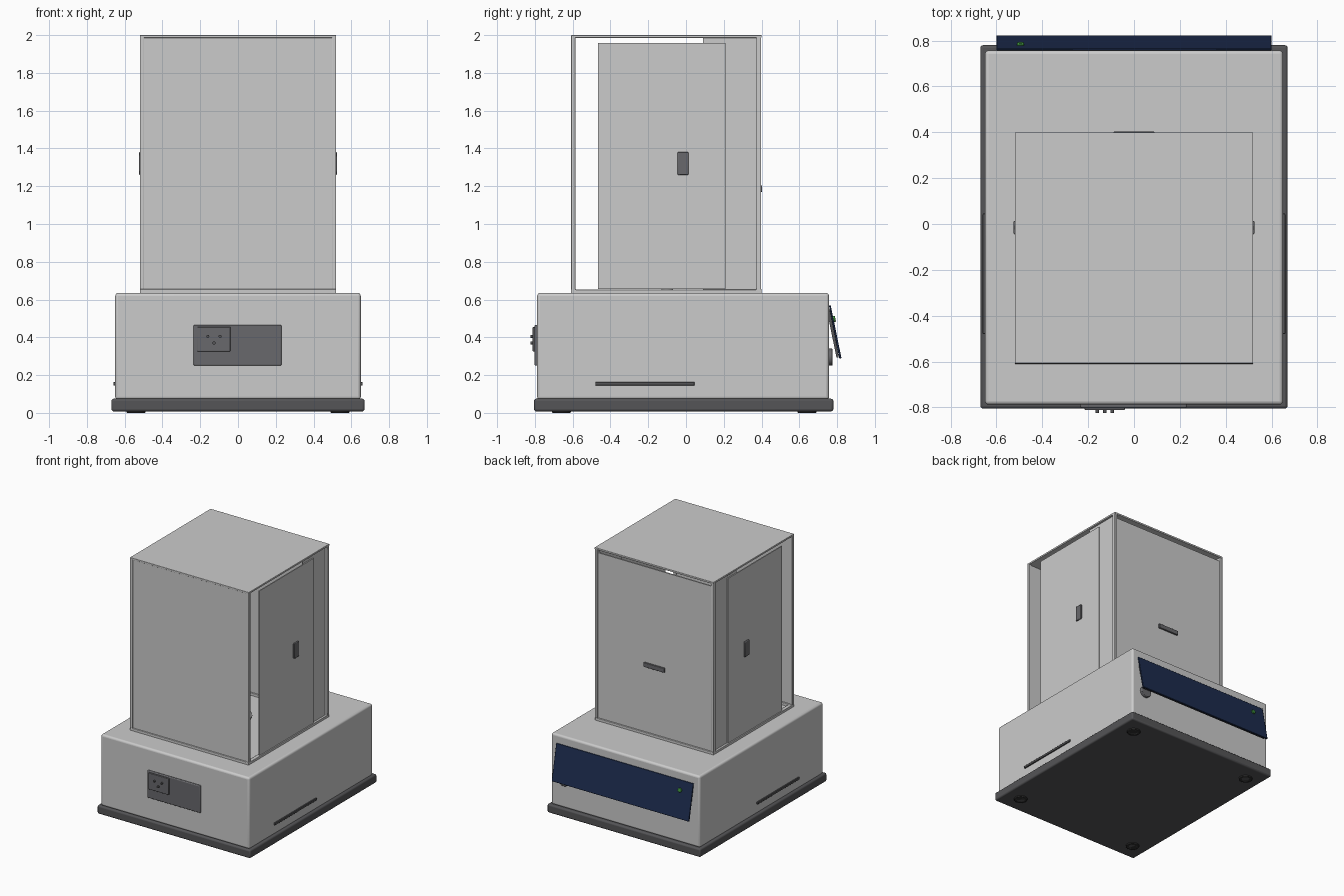
import bpy, bmesh, math

if "Cube" in bpy.data.objects:
    bpy.data.objects.remove(bpy.data.objects["Cube"])


def mat(name, r, g, b):
    m = bpy.data.materials.new(name)
    m.diffuse_color = (r, g, b, 1)
    m.use_nodes = True
    m.node_tree.nodes["Principled BSDF"].inputs["Base Color"].default_value = m.diffuse_color
    return m


dark = mat("dark_grey", 0.09, 0.09, 0.095)
mid = mat("mid_grey", 0.14, 0.14, 0.15)
navy = mat("navy", 0.012, 0.025, 0.075)
green = mat("green", 0.05, 0.3, 0.05)
rubber = mat("rubber", 0.03, 0.03, 0.03)


def finish(name, bm, material=None, bevel=0, segments=3):
    bmesh.ops.recalc_face_normals(bm, faces=bm.faces)
    me = bpy.data.meshes.new(name)
    bm.to_mesh(me)
    bm.free()
    ob = bpy.data.objects.new(name, me)
    bpy.context.collection.objects.link(ob)
    if material:
        me.materials.append(material)
    if bevel:
        mod = ob.modifiers.new("bevel", "BEVEL")
        mod.width, mod.segments = bevel, segments
    bpy.ops.object.select_all(action="DESELECT")
    ob.select_set(True)
    bpy.context.view_layer.objects.active = ob
    bpy.ops.object.shade_smooth_by_angle(angle=math.radians(35))
    return ob


def box(name, x, y, z, material=None, bevel=0, segments=3):
    bm = bmesh.new()
    bmesh.ops.create_cube(bm, size=1)
    for v in bm.verts:
        for i, (a, b) in enumerate((x, y, z)):
            v.co[i] = a + (v.co[i] + 0.5) * (b - a)
    return finish(name, bm, material, bevel, segments)


def cylinder(name, centre, radius, depth, material=None, tilt=0, bevel=0):
    bm = bmesh.new()
    bmesh.ops.create_cone(bm, cap_ends=True, segments=32, radius1=radius, radius2=radius, depth=depth)
    ob = finish(name, bm, material, bevel, 2)
    ob.location = centre
    ob.rotation_euler.x = tilt
    return ob


def extrude_x(name, profile, x0, x1, material=None, bevel=0):
    # extrude a (y, z) profile along x
    bm = bmesh.new()
    f = bm.faces.new([bm.verts.new((x0, y, z)) for y, z in profile])
    ext = bmesh.ops.extrude_face_region(bm, geom=[f])
    for v in ext["geom"]:
        if isinstance(v, bmesh.types.BMVert):
            v.co.x = x1
    return finish(name, bm, material, bevel, 2)


def side_box(name, s, x, y, z, material=None, bevel=0):
    # box on the right (s=1) or left (s=-1)
    return box(name, sorted((s * x[0], s * x[1])), y, z, material, bevel, 2)


# base plate, feet and housing
box("base_plate", (-0.67, 0.67), (-0.805, 0.78), (0.008, 0.075), dark, 0.012)
for sx in (-1, 1):
    for y in (-0.66, 0.64):
        cylinder("foot", (sx * 0.54, y, 0.01), 0.05, 0.02, rubber, 0, 0.004)
        cylinder("foot_pad", (sx * 0.54, y, 0.008), 0.03, 0.016, dark)
box("housing", (-0.65, 0.65), (-0.788, 0.757), (0.07, 0.635), None, 0.016, 4)

# connector panel on the front face
box("connector_panel", (-0.235, 0.23), (-0.802, -0.78), (0.25, 0.465), mid, 0.006)
box("socket_plate", (-0.215, -0.04), (-0.812, -0.795), (0.325, 0.455), mid, 0.004)
for x, z in ((-0.16, 0.405), (-0.095, 0.405), (-0.127, 0.37)):
    cylinder("socket_pin", (x, -0.812, z), 0.008, 0.024, dark, math.pi / 2)

# tilted control panel on the back face
extrude_x("control_panel_back", [(0.745, 0.545), (0.764, 0.55), (0.809, 0.295), (0.797, 0.292)],
          -0.585, 0.585, dark)
extrude_x("control_panel_face", [(0.757, 0.568), (0.766, 0.57), (0.823, 0.29), (0.812, 0.286)],
          -0.6, 0.6, navy, 0.003)
cylinder("power_button", (-0.495, 0.783, 0.497), 0.016, 0.016, green,
         -math.pi / 2 + math.radians(11.5), 0.003)
cylinder("level_indicator", (0.53, 0.763, 0.295), 0.045, 0.026, mid, math.pi / 2, 0.004)

# weighing chamber floor frame
box("floor_frame_front", (-0.52, 0.52), (-0.61, -0.58), (0.63, 0.655), None, 0.003)
box("floor_frame_back", (-0.52, 0.52), (0.37, 0.4), (0.63, 0.655), None, 0.003)

# weighing pan
cylinder("pan_stem", (0, -0.1, 0.66), 0.03, 0.06)
cylinder("weighing_pan", (0, -0.1, 0.695), 0.16, 0.015, None, 0, 0.004)

# side walls, pillars and sliding doors, mirrored
for s in (1, -1):
    side_box("vent_strip", s, (0.645, 0.66), (-0.48, 0.045), (0.145, 0.163), dark, 0.003)
    side_box("floor_frame_side", s, (0.49, 0.52), (-0.6, 0.39), (0.63, 0.653), None, 0.003)
    side_box("front_pillar", s, (0.497, 0.52), (-0.608, -0.585), (0.64, 1.99), None, 0.003)
    side_box("back_pillar", s, (0.497, 0.52), (0.372, 0.398), (0.64, 1.99), None, 0.003)
    side_box("fixed_side_panel", s, (0.495, 0.503), (0.09, 0.375), (0.65, 1.99))
    side_box("sliding_door", s, (0.507, 0.515), (-0.465, 0.21), (0.655, 1.957))
    side_box("door_handle", s, (0.51, 0.525), (-0.045, 0.013), (1.26, 1.38), mid, 0.004)

# front pane, back pane and roof
box("front_pane", (-0.5, 0.5), (-0.602, -0.592), (0.65, 1.99))
box("back_pane", (-0.5, 0.5), (0.38, 0.39), (0.65, 1.96))
box("back_handle", (-0.09, 0.09), (0.385, 0.403), (1.17, 1.205), mid, 0.004)
box("roof_pane", (-0.52, 0.52), (-0.608, 0.4), (1.986, 2.0), None, 0.002)
